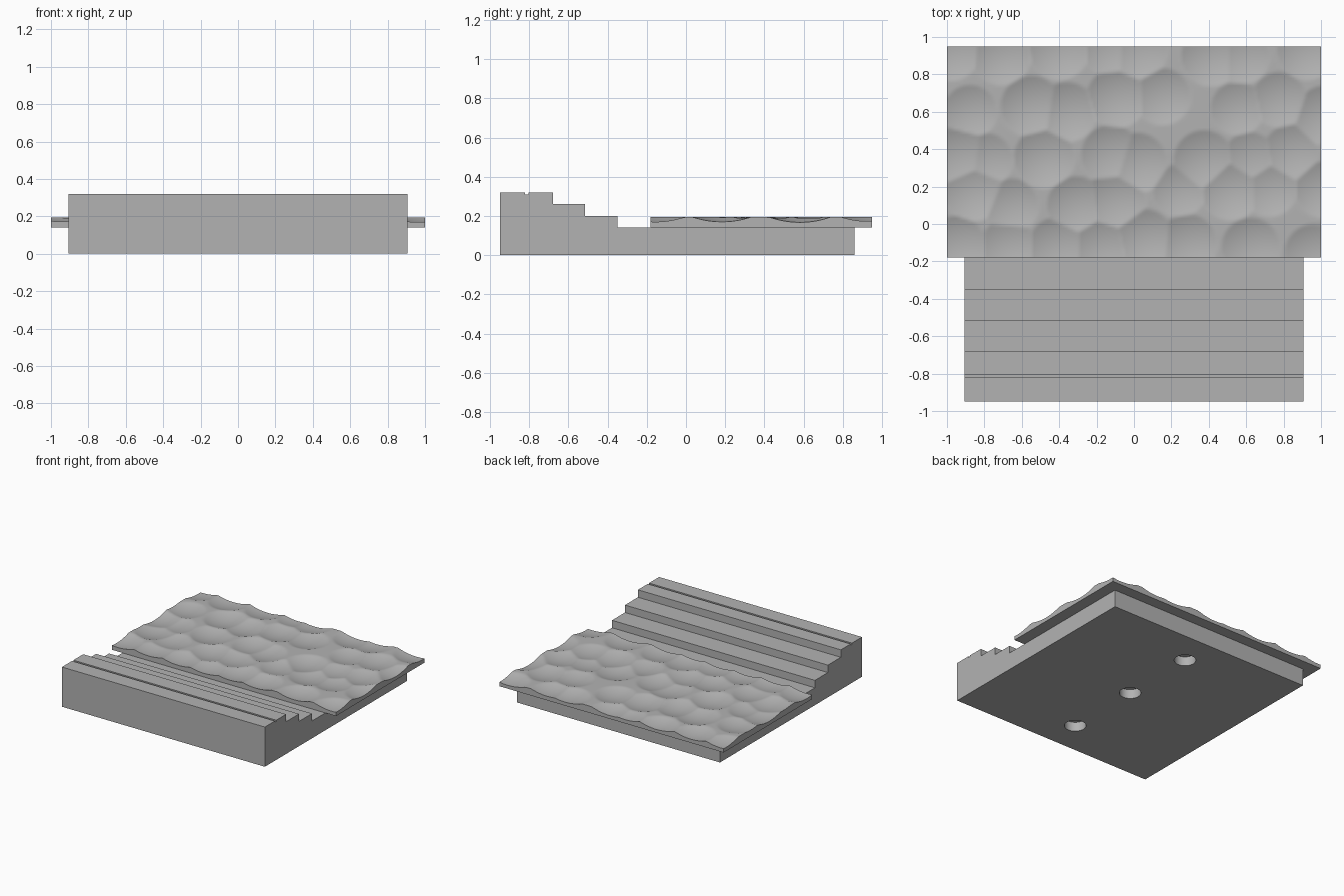
import bpy, bmesh, math, random
from mathutils import Matrix, Vector

cube = bpy.data.objects.get("Cube")
if cube:
    bpy.data.objects.remove(cube, do_unlink=True)

# Single matte grey
grey = bpy.data.materials.new("plain_grey")
grey.use_nodes = True
grey.diffuse_color = (0.45, 0.45, 0.45, 1)
grey.node_tree.nodes["Principled BSDF"].inputs["Base Color"].default_value = grey.diffuse_color


def make_object(name, bm):
    bmesh.ops.recalc_face_normals(bm, faces=bm.faces[:])
    mesh = bpy.data.meshes.new(name)
    bm.to_mesh(mesh)
    bm.free()
    mesh.materials.append(grey)
    obj = bpy.data.objects.new(name, mesh)
    bpy.context.collection.objects.link(obj)
    return obj


def smooth(obj, degrees):
    bpy.ops.object.select_all(action="DESELECT")
    obj.select_set(True)
    bpy.context.view_layer.objects.active = obj
    bpy.ops.object.shade_smooth_by_angle(angle=math.radians(degrees))


# Stepped base: side profile (y, z) swept across x
HALF_WIDTH = 0.905
FRONT, BACK, DECK = -0.95, 0.86, 0.14
profile = [(FRONT, 0), (BACK, 0), (BACK, DECK)]
for i, y in enumerate((-0.35, -0.515, -0.68)):
    profile += [(y, DECK + 0.06 * i), (y, DECK + 0.06 * (i + 1))]
# shallow groove along the top step
profile += [(-0.805, 0.32), (-0.805, 0.31), (-0.822, 0.31), (-0.822, 0.32), (FRONT, 0.32)]
bm = bmesh.new()
side = bm.faces.new([bm.verts.new((-HALF_WIDTH, y, z)) for y, z in profile])
swept = bmesh.ops.extrude_face_region(bm, geom=[side])
bmesh.ops.translate(bm, vec=(2 * HALF_WIDTH, 0, 0),
                    verts=[v for v in swept["geom"] if isinstance(v, bmesh.types.BMVert)])
base = make_object("stepped_base", bm)

# Three blind round holes underneath
bm = bmesh.new()
for i in (-1, 0, 1):
    bmesh.ops.create_cone(bm, cap_ends=True, segments=40, radius1=0.08, radius2=0.08, depth=0.15,
                          matrix=Matrix.Translation((0, -0.045 + 0.63 * i, 0)))
cutter = make_object("hole_cutter", bm)
cutter.hide_render = True
cut = base.modifiers.new("holes", "BOOLEAN")
cut.object = cutter
cut.solver = "EXACT"
bpy.context.view_layer.objects.active = base
bpy.ops.object.modifier_apply(modifier=cut.name)
bpy.data.objects.remove(cutter, do_unlink=True)
smooth(base, 30)

# Centres of the water hollows on a jittered staggered grid
random.seed(4)
hollows = []
for row in range(-1, 6):
    for col in range(-1, 9):
        x = -1 + 0.27 * (col + 0.5 * (row % 2)) + random.uniform(-0.07, 0.07)
        y = -0.12 + 0.25 * row + random.uniform(-0.06, 0.06)
        hollows.append((Vector((x, y)), random.uniform(0, 0.008)))


def water_height(x, y):
    p = Vector((x, y))
    rise = min(lift + 1.1 * (p - c).length_squared for c, lift in hollows)
    return 0.165 + min(rise, 0.03)


# Rippled water slab overhanging the base
bm = bmesh.new()
bmesh.ops.create_grid(bm, x_segments=150, y_segments=86, size=1)
for v in bm.verts:
    v.co.y = 0.385 + v.co.y * 0.565
    v.co.z = water_height(v.co.x, v.co.y)
rim = [e for e in bm.edges if e.is_boundary]
skirt = bmesh.ops.extrude_edge_only(bm, edges=rim)["geom"]
for v in skirt:
    if isinstance(v, bmesh.types.BMVert):
        v.co.z = DECK
bmesh.ops.edgeloop_fill(bm, edges=[e for e in bm.edges if e.is_boundary])
water = make_object("rippled_water", bm)
smooth(water, 35)
